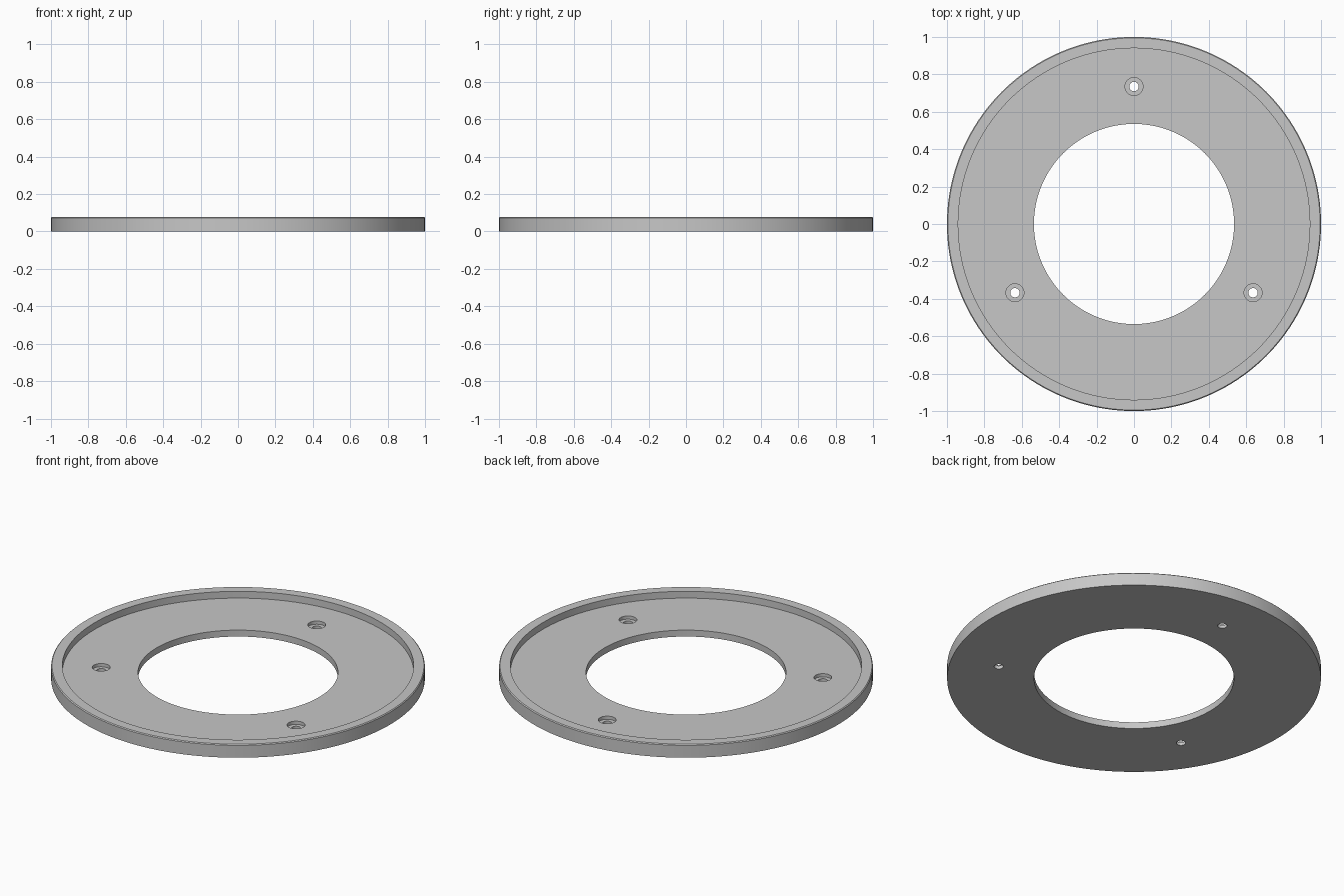
import bpy, bmesh
from math import cos, sin, pi, radians

cube = bpy.data.objects.get("Cube")
if cube:
    bpy.data.objects.remove(cube, do_unlink=True)

HEIGHT, FLOOR, SEAT = 0.078, 0.038, 0.019
OUTER, RIM, BORE = 1.0, 0.94, 0.535
EDGE = 0.005

grey = bpy.data.materials.new("light grey")
grey.use_nodes = True
colour = (0.57, 0.57, 0.57, 1)
grey.diffuse_color = colour
grey.node_tree.nodes["Principled BSDF"].inputs["Base Color"].default_value = colour


def lathe(name, profile, steps, centre=(0, 0)):
    """Turn a closed (radius, height) profile around a vertical axis."""
    bm = bmesh.new()
    rings = []
    for i in range(steps):
        a = 2 * pi * i / steps
        rings.append([bm.verts.new((centre[0] + r * cos(a), centre[1] + r * sin(a), z))
                      for r, z in profile])
    n = len(profile)
    for i in range(steps):
        p, q = rings[i], rings[(i + 1) % steps]
        for j in range(n):
            k = (j + 1) % n
            bm.faces.new((p[j], q[j], q[k], p[k]))
    # a profile touching the axis closes into a solid
    bmesh.ops.remove_doubles(bm, verts=bm.verts, dist=1e-5)
    bmesh.ops.recalc_face_normals(bm, faces=bm.faces)
    mesh = bpy.data.meshes.new(name)
    bm.to_mesh(mesh)
    bm.free()
    mesh.materials.append(grey)
    obj = bpy.data.objects.new(name, mesh)
    bpy.context.collection.objects.link(obj)
    return obj


# Flanged ring: flat floor, raised outer rim, large central bore
ring = lathe("flanged_ring", [
    (BORE, 0), (OUTER, 0), (OUTER, HEIGHT - EDGE), (OUTER - EDGE, HEIGHT),
    (RIM, HEIGHT), (RIM, FLOOR), (BORE, FLOOR)], 160)

bpy.ops.object.select_all(action="DESELECT")
ring.select_set(True)
bpy.context.view_layer.objects.active = ring

# Three counterbored screw holes
for angle in (90, 210, 330):
    a = radians(angle)
    cutter = lathe("screw_hole_cutter", [
        (0, -0.05), (0.025, -0.05), (0.025, SEAT), (0.048, SEAT),
        (0.048, 0.1), (0, 0.1)], 32, (0.735 * cos(a), 0.735 * sin(a)))
    cutter.hide_render = True
    mod = ring.modifiers.new("screw_hole", "BOOLEAN")
    mod.operation = "DIFFERENCE"
    mod.solver = "EXACT"
    mod.object = cutter
    bpy.ops.object.modifier_apply(modifier=mod.name)
    bpy.data.objects.remove(cutter, do_unlink=True)

bpy.ops.object.shade_smooth_by_angle(angle=radians(30))
